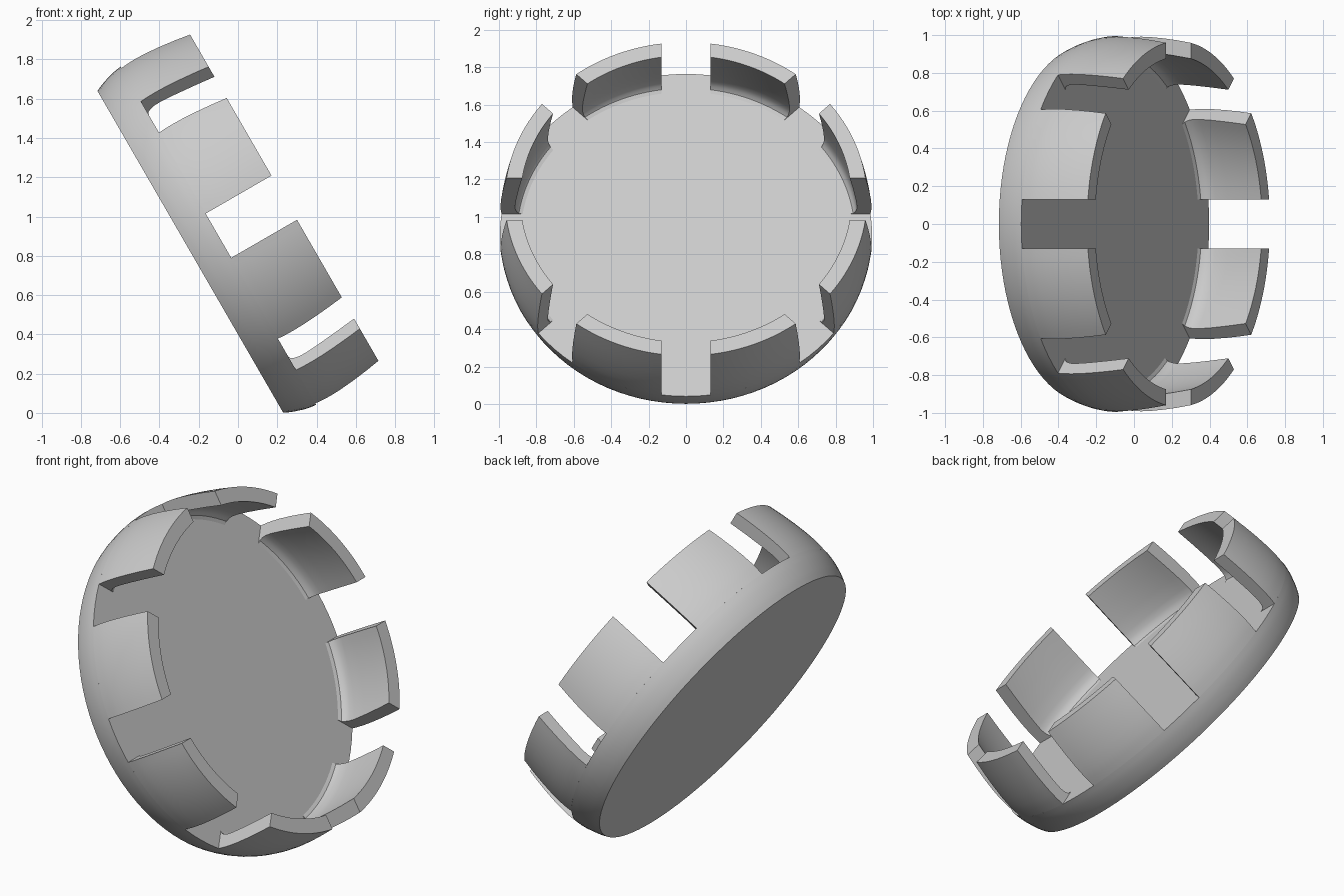
import bpy, bmesh, math

cube = bpy.data.objects.get("Cube")
if cube:
    bpy.data.objects.remove(cube, do_unlink=True)

FLOOR, TOP = 0.165, 0.552      # floor level and rim level along the axis
HALF_SLOT = 0.13               # half the width of a slot
TABS, STEPS = 8, 12            # tabs around the rim, segments per tab

grey = bpy.data.materials.new("light_grey")
grey.use_nodes = True
colour = (0.6, 0.6, 0.6, 1)
grey.diffuse_color = colour
grey.node_tree.nodes["Principled BSDF"].inputs["Base Color"].default_value = colour


def ring_point(r, angle, z):
    return (r * math.cos(angle), r * math.sin(angle), z)


def finish(bm, name):
    """Turn the mesh into a tilted, smooth object."""
    bmesh.ops.recalc_face_normals(bm, faces=bm.faces)
    mesh = bpy.data.meshes.new(name)
    bm.to_mesh(mesh)
    bm.free()
    mesh.materials.append(grey)
    obj = bpy.data.objects.new(name, mesh)
    bpy.context.collection.objects.link(obj)
    obj.location = (-0.2425, 0, 0.82)
    obj.rotation_euler = (0, math.radians(60), 0)
    bpy.ops.object.select_all(action="DESELECT")
    obj.select_set(True)
    bpy.context.view_layer.objects.active = obj
    bpy.ops.object.shade_smooth_by_angle(angle=math.radians(30))


# Solid base disc with a rounded edge
base_profile = [(0.946, 0), (0.958, 0.025), (0.968, 0.05), (0.984, 0.1),
                (0.991, 0.135), (0.995, FLOOR)]
bm = bmesh.new()
count = TABS * STEPS
rings = [[bm.verts.new(ring_point(r, math.tau * i / count, z)) for i in range(count)]
         for r, z in base_profile]
for low, high in zip(rings, rings[1:]):
    for i in range(count):
        j = (i + 1) % count
        bm.faces.new((low[i], low[j], high[j], high[i]))
bm.faces.new(rings[0])
bm.faces.new(rings[-1])
finish(bm, "base_disc")

# Rim tabs: wall cross-section, bulging outside, filleted inside at the floor
wall_profile = [(0.995, FLOOR), (0.999, 0.21), (1.0, 0.25), (0.998, 0.31),
                (0.991, 0.39), (0.981, 0.47), (0.968, TOP),
                (0.885, TOP), (0.902, 0.44), (0.916, 0.33), (0.923, 0.25),
                (0.922, 0.215), (0.915, 0.19), (0.903, 0.172), (0.883, FLOOR)]
for k in range(TABS):
    bm = bmesh.new()
    start = math.tau * k / TABS
    rows = []
    for r, z in wall_profile:
        # The slot sides are parallel, so the cut angle depends on the radius
        cut = math.asin(HALF_SLOT / r)
        span = math.tau / TABS - 2 * cut
        rows.append([bm.verts.new(ring_point(r, start + cut + span * i / STEPS, z))
                     for i in range(STEPS + 1)])
    for a, b in zip(rows, rows[1:] + rows[:1]):
        for i in range(STEPS):
            bm.faces.new((a[i], a[i + 1], b[i + 1], b[i]))
    bm.faces.new([row[0] for row in rows])
    bm.faces.new([row[-1] for row in rows])
    finish(bm, f"rim_tab_{k + 1}")
